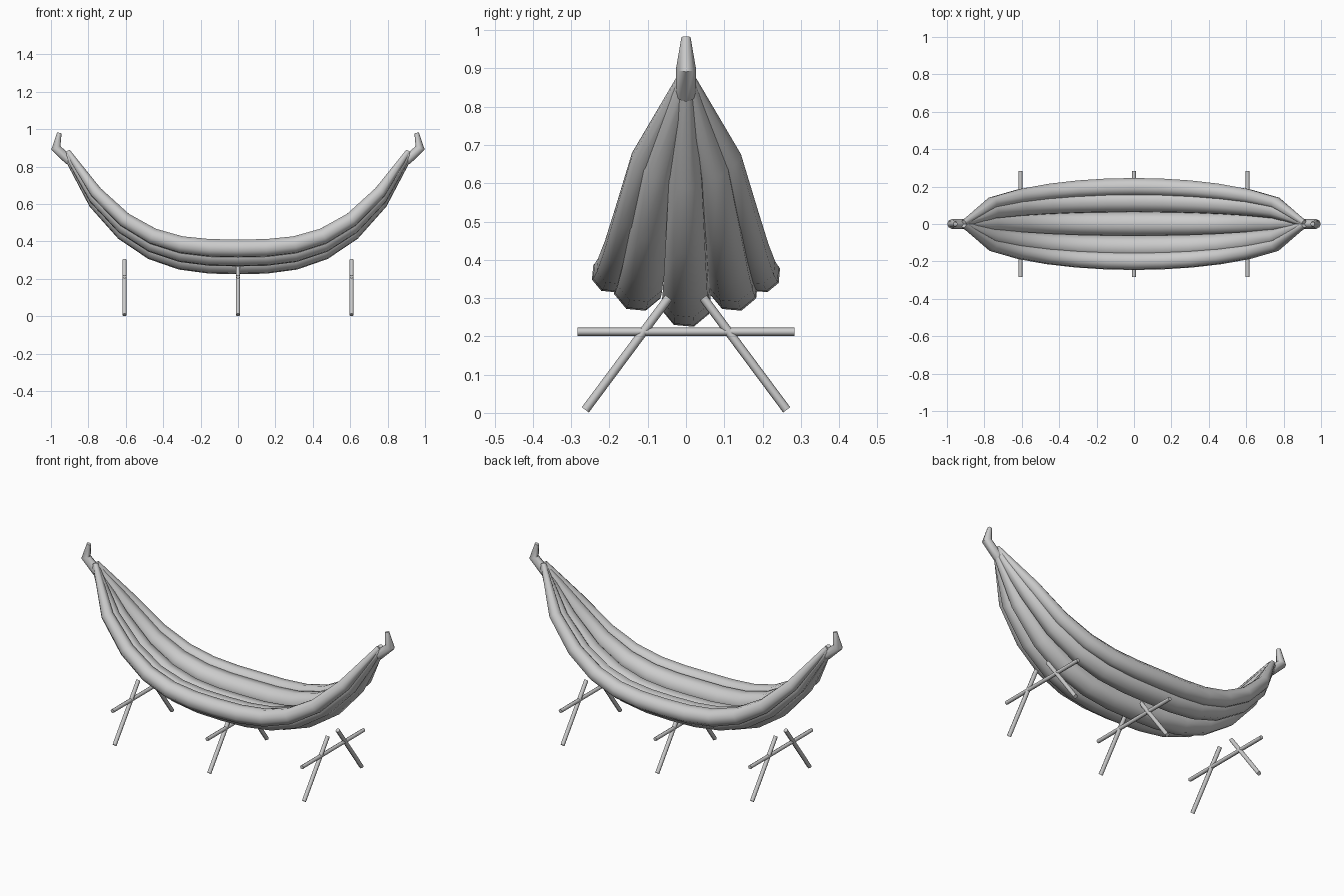
import bpy, bmesh, math
from mathutils import Vector

if "Cube" in bpy.data.objects:
    bpy.data.objects.remove(bpy.data.objects["Cube"])


def tube(name, pts, radii, sides=8, phase=0.0):
    """Sweep a polygon ring with varying radius along a path."""
    pts = [Vector(p) for p in pts]
    bm = bmesh.new()
    rings = []
    for i, p in enumerate(pts):
        a, b = pts[max(i - 1, 0)], pts[min(i + 1, len(pts) - 1)]
        t = (b - a).normalized()
        ref = Vector((0, 1, 0)) if abs(t.y) < 0.95 else Vector((1, 0, 0))
        up = t.cross(ref).normalized()
        side = up.cross(t).normalized()
        ring = []
        for k in range(sides):
            ang = 2 * math.pi * k / sides + phase
            ring.append(bm.verts.new(p + radii[i] * (math.cos(ang) * side + math.sin(ang) * up)))
        rings.append(ring)
    for r0, r1 in zip(rings, rings[1:]):
        for k in range(sides):
            n = (k + 1) % sides
            bm.faces.new((r0[k], r0[n], r1[n], r1[k]))
    bm.faces.new(rings[0])
    bm.faces.new(rings[-1])
    bmesh.ops.recalc_face_normals(bm, faces=bm.faces)
    me = bpy.data.meshes.new(name)
    bm.to_mesh(me)
    bm.free()
    ob = bpy.data.objects.new(name, me)
    bpy.context.collection.objects.link(ob)
    bpy.ops.object.select_all(action='DESELECT')
    ob.select_set(True)
    bpy.context.view_layer.objects.active = ob
    bpy.ops.object.shade_smooth_by_angle(angle=math.radians(50))
    return ob


# Hull: five tapering reed bundles that gather at bow and stern
def bundle(name, y0, z0, z1, r):
    pts, radii = [], []
    for i in range(13):
        t = (i - 6) / 6
        w = math.sqrt(1 - t * t)
        pts.append((0.91 * t, y0 * w + 0.03 * y0 * (1 - w), z0 + (z1 - z0) * abs(t) ** 3))
        radii.append(r * (0.3 + 0.7 * w))
    tube(name, pts, radii, 8, 0.3)


bundle("keel_bundle", 0, 0.290, 0.85, 0.068)
for s, label in ((-1, "front"), (1, "back")):
    bundle(label + "_middle_bundle", s * 0.125, 0.330, 0.865, 0.066)
    bundle(label + "_rail_bundle", s * 0.198, 0.363, 0.88, 0.050)

# Upturned end horns
for s, label in ((-1, "left"), (1, "right")):
    tube(label + "_horn",
         [(s * 0.90, 0, 0.832), (s * 0.974, 0, 0.9), (s * 0.955, 0, 0.981)],
         [0.026, 0.026, 0.012], 8, 0.0)

# Three trestles: two crossing legs and a crossbar each
for x, label in ((-0.607, "left"), (0, "middle"), (0.607, "right")):
    for s, side in ((-1, "front"), (1, "back")):
        tube(f"{label}_{side}_leg",
             [(x, s * 0.263, 0.008), (x, s * 0.045, 0.301)], [0.0115] * 2)
    tube(label + "_crossbar", [(x, -0.283, 0.212), (x, 0.283, 0.212)], [0.0105] * 2)
